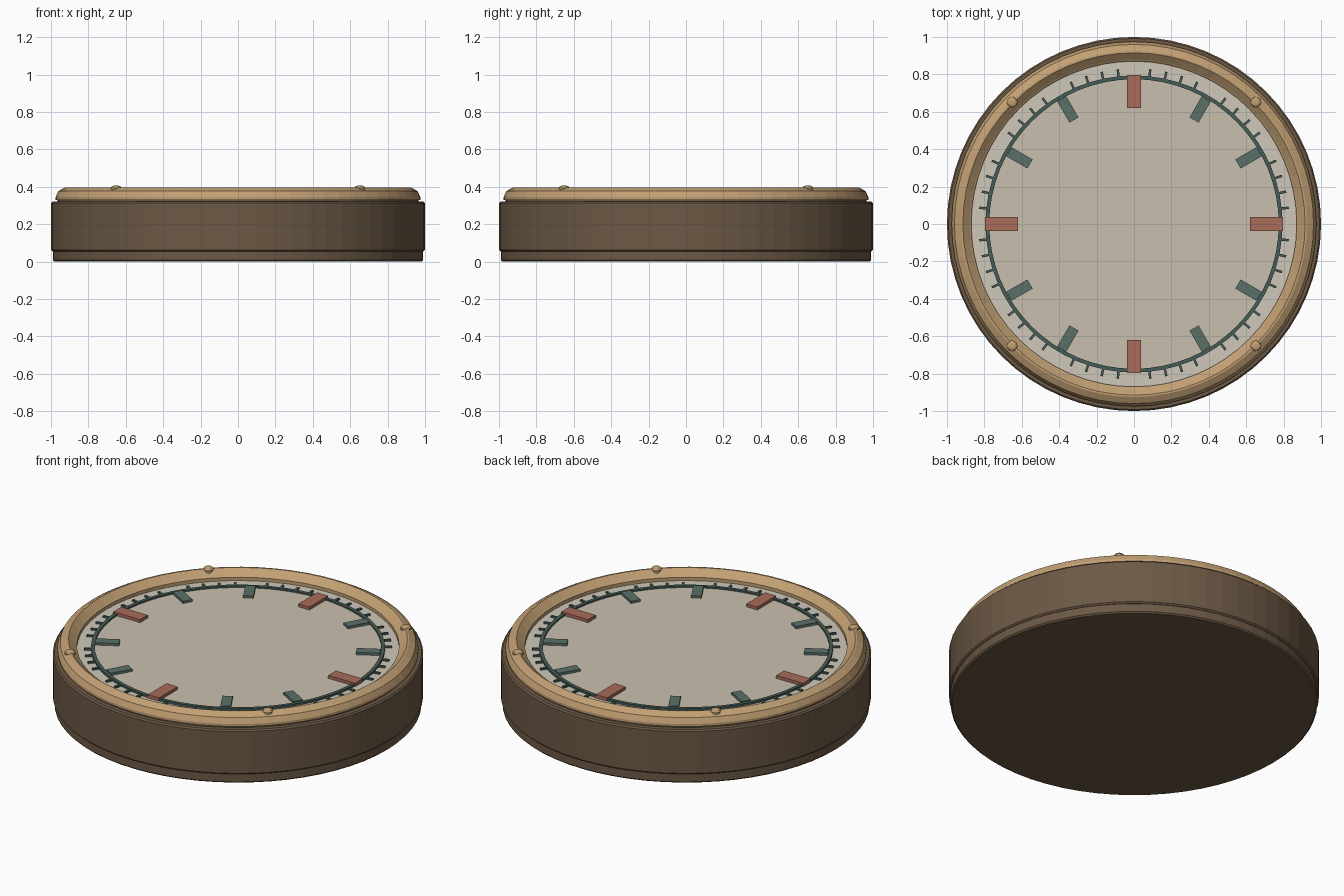
import bpy, bmesh, math
from mathutils import Matrix

if "Cube" in bpy.data.objects:
    bpy.data.objects.remove(bpy.data.objects["Cube"])

SEG = 64


def mat(name, hexcol):
    def lin(c):
        c /= 255
        return c / 12.92 if c <= 0.04045 else ((c + 0.055) / 1.055) ** 2.4
    m = bpy.data.materials.new(name)
    m.diffuse_color = [lin((hexcol >> s) & 255) for s in (16, 8, 0)] + [1]
    m.use_nodes = True
    m.node_tree.nodes["Principled BSDF"].inputs["Base Color"].default_value = m.diffuse_color
    return m


BROWN = mat("dark_bronze", 0x6C5945)
TAN = mat("brass", 0xC2A074)
CREAM = mat("dial_cream", 0xC9C0AF)
PALE = mat("dial_pale", 0xD0C9BA)
GREEN = mat("slate_green", 0x5B7069)
DARK = mat("deep_green", 0x465C56)
RED = mat("terracotta", 0xA86C5A)


def finish(name, bm, material):
    bmesh.ops.recalc_face_normals(bm, faces=bm.faces[:])
    me = bpy.data.meshes.new(name)
    bm.to_mesh(me)
    bm.free()
    me.materials.append(material)
    ob = bpy.data.objects.new(name, me)
    bpy.context.collection.objects.link(ob)
    return ob


def lathe(name, profile, material, closed=False, seg=SEG, at=(0, 0)):
    """Spin (radius, z) points round z; open profiles get end caps."""
    bm = bmesh.new()
    rings = []
    for r, z in profile:
        rings.append([bm.verts.new((at[0] + r * math.cos(2 * math.pi * i / seg),
                                    at[1] + r * math.sin(2 * math.pi * i / seg), z))
                      for i in range(seg)])
    pairs = list(zip(rings, rings[1:]))
    if closed:
        pairs.append((rings[-1], rings[0]))
    else:
        bm.faces.new(rings[0])
        bm.faces.new(rings[-1])
    for a, b in pairs:
        for i in range(seg):
            j = (i + 1) % seg
            bm.faces.new((a[i], a[j], b[j], b[i]))
    return finish(name, bm, material)


def radial_bars(name, angles, r0, r1, width, z0, z1, material):
    """Boxes pointing outward at the given angles in degrees."""
    bm = bmesh.new()
    for a in angles:
        m = (Matrix.Rotation(math.radians(a), 4, 'Z')
             @ Matrix.Translation(((r0 + r1) / 2, 0, (z0 + z1) / 2))
             @ Matrix.Diagonal((r1 - r0, width, z1 - z0, 1)))
        bmesh.ops.create_cube(bm, size=1, matrix=m)
    return finish(name, bm, material)


# Case: foot band and main drum
lathe("foot_band", [(0.982, 0), (0.99, 0.008), (0.99, 0.06)], BROWN)
lathe("case_drum", [(0.992, 0.055), (1, 0.063), (1, 0.312), (0.992, 0.32)], BROWN)
lathe("bezel_seat", [(0.965, 0.315), (0.965, 0.335)], BROWN)

# Bezel ring with sloped outer and inner faces
lathe("bezel", [(0.975, 0.33), (0.975, 0.345), (0.96, 0.377), (0.925, 0.397),
                (0.915, 0.397), (0.88, 0.367), (0.87, 0.36), (0.87, 0.33)],
      TAN, closed=True)

# Dial: pale outer track, cream centre
lathe("dial_track", [(0.88, 0.325), (0.88, 0.34)], PALE)
lathe("dial_centre", [(0.78, 0.335), (0.78, 0.343)], CREAM)

# Minute track ring and ticks
lathe("minute_ring", [(0.774, 0.335), (0.794, 0.335), (0.794, 0.352), (0.774, 0.352)],
      DARK, closed=True)
radial_bars("minute_ticks", [6 * i for i in range(60) if i % 5],
            0.785, 0.832, 0.013, 0.335, 0.35, DARK)

# Hour markers
radial_bars("hour_markers", [30 * i for i in range(12) if i % 3],
            0.642, 0.772, 0.056, 0.338, 0.357, GREEN)
radial_bars("quarter_markers", range(0, 360, 90),
            0.62, 0.797, 0.073, 0.338, 0.361, RED)

# Bezel rivets
for i in range(4):
    a = math.radians(45 + 90 * i)
    lathe(f"rivet_{i + 1}", [(0.028, 0.375), (0.029, 0.394), (0.023, 0.402), (0.012, 0.406)],
          TAN, seg=12, at=(0.921 * math.cos(a), 0.921 * math.sin(a)))
